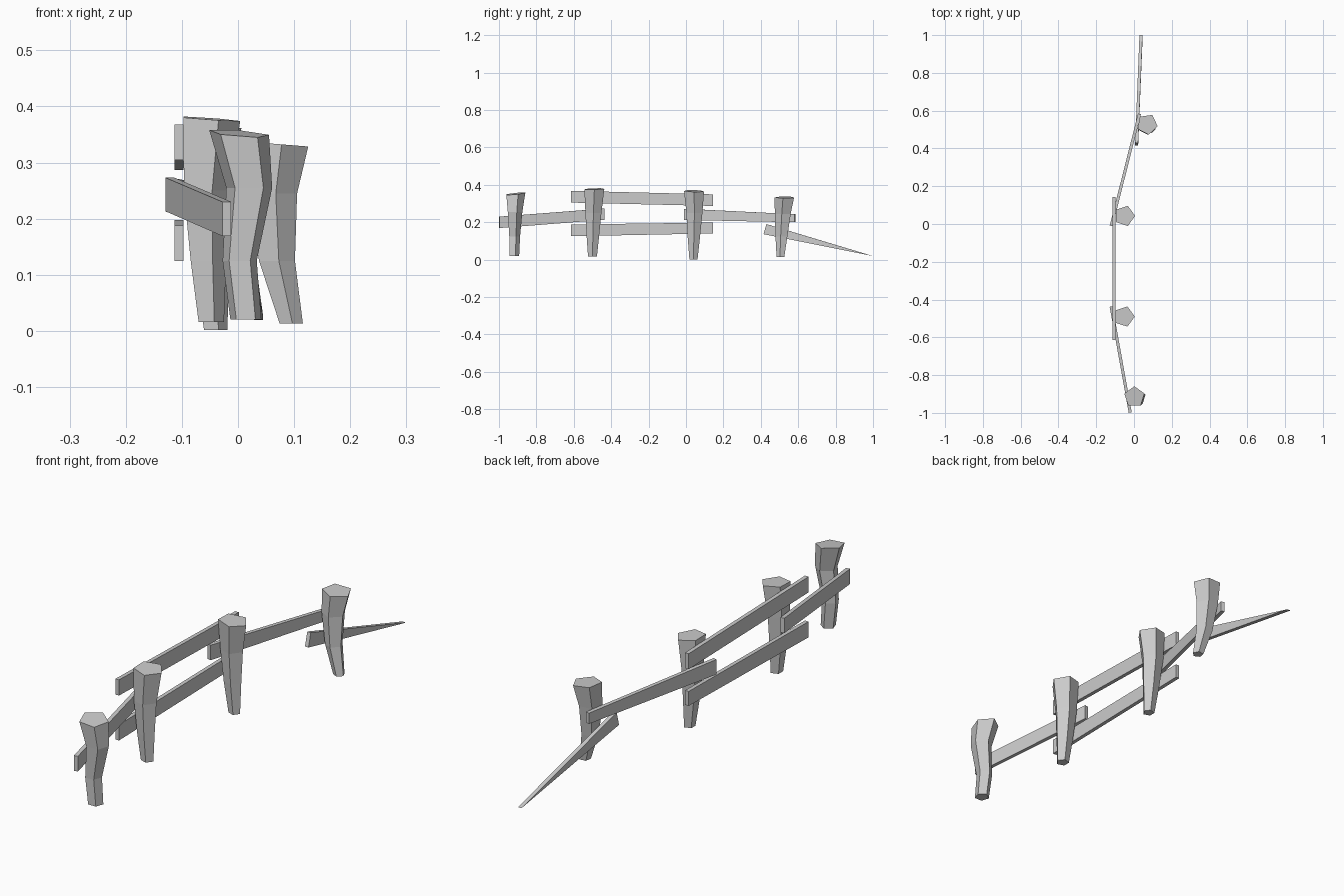
import bpy, bmesh, math
from mathutils import Vector

if "Cube" in bpy.data.objects:
    bpy.data.objects.remove(bpy.data.objects["Cube"])


def finish(bm, name):
    bmesh.ops.recalc_face_normals(bm, faces=bm.faces)
    mesh = bpy.data.meshes.new(name)
    bm.to_mesh(mesh)
    bm.free()
    obj = bpy.data.objects.new(name, mesh)
    bpy.context.collection.objects.link(obj)
    return obj


def post(name, rings, turn, slope):
    """Five-sided post lofted through rings (x, y, z, radius); slope tilts the top."""
    bm = bmesh.new()
    loops = []
    for i, (x, y, z, r) in enumerate(rings):
        sx, sy = slope if i == len(rings) - 1 else (0, 0)
        loop = []
        for k in range(5):
            a = math.radians(turn + 72 * k)
            dx, dy = r * math.cos(a), r * math.sin(a)
            loop.append(bm.verts.new((x + dx, y + dy, z + sx * dx + sy * dy)))
        loops.append(loop)
    for low, high in zip(loops, loops[1:]):
        for k in range(5):
            n = (k + 1) % 5
            bm.faces.new((low[k], low[n], high[n], high[k]))
    bm.faces.new(loops[0])
    bm.faces.new(loops[-1])
    return finish(bm, name)


def rail(name, start, end, thick=0.016):
    """Board between two ends; each end is (x, y_bottom, z_bottom, y_top, z_top)."""
    bm = bmesh.new()
    direction = Vector((end[0] - start[0], end[1] - start[1], 0)).normalized()
    side = Vector((-direction.y, direction.x, 0)) * thick / 2
    loops = []
    for x, yb, zb, yt, zt in (start, end):
        b, t = Vector((x, yb, zb)), Vector((x, yt, zt))
        loops.append([bm.verts.new(p) for p in (b - side, b + side, t + side, t - side)])
    for k in range(4):
        n = (k + 1) % 4
        bm.faces.new((loops[0][k], loops[0][n], loops[1][n], loops[1][k]))
    bm.faces.new(loops[0])
    bm.faces.new(loops[1])
    return finish(bm, name)


# Crooked posts, front to back
post("post_front", [(0.014, -0.921, 0.02, 0.029), (0.003, -0.919, 0.125, 0.032),
                    (0.020, -0.918, 0.255, 0.043), (0.002, -0.915, 0.352, 0.056)],
     90, (-0.08, 0.1))
post("post_mid_front", [(-0.050, -0.500, 0.016, 0.025), (-0.056, -0.498, 0.125, 0.035),
                        (-0.060, -0.495, 0.25, 0.045), (-0.052, -0.490, 0.378, 0.056)],
     0, (-0.07, 0.03))
post("post_mid_back", [(-0.042, 0.040, 0.002, 0.023), (-0.050, 0.042, 0.125, 0.035),
                       (-0.055, 0.045, 0.25, 0.045), (-0.050, 0.043, 0.367, 0.056)],
     0, (-0.1, -0.03))
post("post_back", [(0.094, 0.506, 0.013, 0.022), (0.068, 0.512, 0.125, 0.034),
                   (0.061, 0.520, 0.245, 0.045), (0.070, 0.528, 0.333, 0.056)],
     -10, (-0.08, 0.0))

# Boards fixed along the left side of the posts
rail("rail_upper", (-0.105, -0.615, 0.305, -0.615, 0.368), (-0.105, 0.144, 0.287, 0.144, 0.349))
rail("rail_lower", (-0.105, -0.615, 0.125, -0.615, 0.188), (-0.105, 0.144, 0.140, 0.144, 0.198))
rail("rail_front", (-0.020, -0.998, 0.169, -0.998, 0.230), (-0.121, -0.437, 0.213, -0.437, 0.273))
rail("rail_back", (-0.121, -0.010, 0.212, -0.010, 0.272), (0.029, 0.583, 0.200, 0.583, 0.243))
# Fallen board tapering to the ground
rail("rail_fallen", (0.014, 0.415, 0.136, 0.430, 0.190), (0.037, 0.970, 0.025, 1.000, 0.019))
